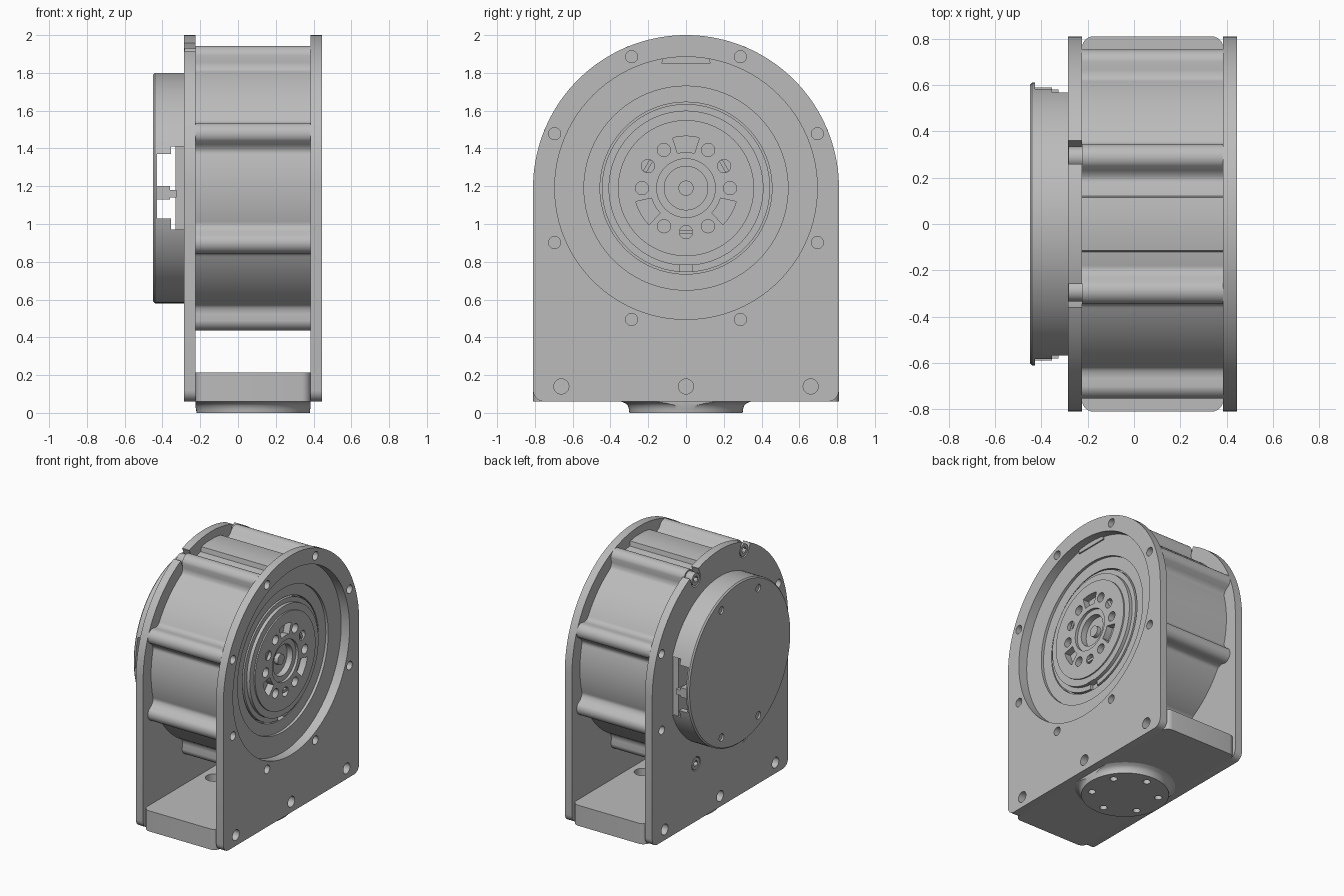
import bpy, bmesh
from math import sin, cos, pi, sqrt, radians

if "Cube" in bpy.data.objects:
    bpy.data.objects.remove(bpy.data.objects["Cube"])

grey = bpy.data.materials.new("plain grey")
grey.use_nodes = True
grey.diffuse_color = (0.5, 0.5, 0.5, 1)
grey.node_tree.nodes["Principled BSDF"].inputs["Base Color"].default_value = (0.5, 0.5, 0.5, 1)

CZ = 1.19                                     # height of the motor axis
LEFT, RIGHT = (-0.285, -0.225), (0.385, 0.445)  # side plate thickness ranges
BOLT_R = 0.753
BOLTS = [radians(22.5 + 45 * k) for k in range(8)]


def make(name, bm):
    bmesh.ops.remove_doubles(bm, verts=bm.verts, dist=1e-5)
    bmesh.ops.recalc_face_normals(bm, faces=bm.faces)
    me = bpy.data.meshes.new(name)
    bm.to_mesh(me)
    bm.free()
    me.materials.append(grey)
    ob = bpy.data.objects.new(name, me)
    bpy.context.collection.objects.link(ob)
    return ob


def place(axis, a, b, t):
    return (t, a, b) if axis == "x" else (a, b, t)


def prism(name, outline, t0, t1, axis="x"):
    bm = bmesh.new()
    low = [bm.verts.new(place(axis, a, b, t0)) for a, b in outline]
    high = [bm.verts.new(place(axis, a, b, t1)) for a, b in outline]
    bm.faces.new(low[::-1])
    bm.faces.new(high)
    n = len(low)
    for i in range(n):
        j = (i + 1) % n
        bm.faces.new((low[i], low[j], high[j], high[i]))
    return make(name, bm)


def lathe(name, profile, ca=0, cb=CZ, axis="x", n=96):
    bm = bmesh.new()
    rings = [[bm.verts.new(place(axis, ca + r * cos(2 * pi * i / n), cb + r * sin(2 * pi * i / n), t))
              for i in range(n)] for r, t in profile]
    for p, q in zip(rings, rings[1:]):
        for i in range(n):
            j = (i + 1) % n
            bm.faces.new((p[i], p[j], q[j], q[i]))
    return make(name, bm)


def arc(a, b, r, start, end, n):
    return [(a + r * cos(start + (end - start) * i / n),
             b + r * sin(start + (end - start) * i / n)) for i in range(n + 1)]


def rod(name, a, b, r, t0, t1, axis="x", n=24):
    return prism(name, arc(a, b, r, 0, 2 * pi, n)[:-1], t0, t1, axis)


def box(name, x, y, z):
    return prism(name, [(y[0], z[0]), (y[1], z[0]), (y[1], z[1]), (y[0], z[1])], *x)


def polar(r, a):
    return r * cos(a), CZ + r * sin(a)


def cut(ob, cutters):
    for c in cutters:
        m = ob.modifiers.new("cut", "BOOLEAN")
        m.operation, m.solver, m.object = "DIFFERENCE", "EXACT", c
    bpy.context.view_layer.update()
    done = ob.evaluated_get(bpy.context.evaluated_depsgraph_get())
    me = bpy.data.meshes.new_from_object(done)
    ob.modifiers.clear()
    ob.data = me
    for c in cutters:
        bpy.data.objects.remove(c)
    return ob


# Side plates: arched top, rounded lower corners
plate = (arc(0, CZ, 0.81, 0, pi, 72) + arc(-0.75, 0.12, 0.06, pi, 1.5 * pi, 6)
         + arc(0.75, 0.12, 0.06, -pi / 2, 0, 6))


def foot_holes(x):
    return [rod("cutter", y, 0.14, 0.04, x[0] - 0.02, x[1] + 0.02) for y in (-0.66, 0, 0.66)]


cutters = foot_holes(RIGHT) + [rod("cutter", 0, CZ, 0.695, 0.3, 0.5, n=96)]
cutters += [rod("cutter", *polar(BOLT_R, a), 0.032, 0.395, 0.5) for a in BOLTS]
cut(prism("right_plate", plate, *RIGHT), cutters)

# Left plate: two bolt slots open to the rim
cutters = foot_holes(LEFT)
for i, a in enumerate(BOLTS):
    y, z = polar(BOLT_R, a)
    if i in (1, 2):
        far = polar(BOLT_R + 0.2, a)
        slot = arc(y, z, 0.055, a + pi / 2, a + 1.5 * pi, 12)
        slot += [(far[0] + s * 0.055 * sin(a), far[1] - s * 0.055 * cos(a)) for s in (1, -1)]
        cutters.append(prism("cutter", slot, -0.4, -0.2))
    else:
        cutters.append(rod("cutter", y, z, 0.052 if i in (5, 6) else 0.032, -0.4, -0.235))
cut(prism("left_plate", plate, *LEFT), cutters)

# Socket head bolts on the left plate
for i in (1, 2, 5, 6):
    y, z = polar(BOLT_R, BOLTS[i])
    cut(rod("plate_bolt", y, z, 0.046, -0.283, -0.22),
        [rod("cutter", y, z, 0.024, -0.3, -0.25, n=6)])


# Motor housing: drum with eight blended bolt bosses and a pad on top
def drum_radius(t):
    d = min((abs((t - a + pi) % (2 * pi) - pi) for a in BOLTS))
    s = BOLT_R * sin(d)
    if s < 0.058:
        return BOLT_R * cos(d) + sqrt(0.058 ** 2 - s * s)
    f = max(0, 1 - (s - 0.058) / 0.04)
    return 0.715 + 0.034 * f * f


drum = [polar(drum_radius(2 * pi * i / 480), 2 * pi * i / 480) for i in range(480)]
recess = lathe("cutter", [(0, 0.32), (0.455, 0.32), (0.455, 0.355), (0.54, 0.355),
                          (0.54, 0.375), (0.695, 0.375), (0.695, 0.5), (0, 0.5)])
cut(prism("motor_housing", drum, -0.225, 0.385), [recess])
top_pad = [(-0.13, 1.85), (0.13, 1.85), (0.115, 1.93), (0.05, 1.94), (-0.05, 1.94), (-0.115, 1.93)]
prism("housing_top_pad", top_pad, -0.225, 0.385)

# Output rotor: stepped disc with holes, pockets and a hollow hub
rotor = lathe("output_rotor", [(0, 0.25), (0.445, 0.25), (0.445, 0.36), (0.41, 0.36), (0.41, 0.385),
                               (0.36, 0.385), (0.36, 0.395), (0.155, 0.395), (0.155, 0.375),
                               (0.115, 0.375), (0.115, 0.33), (0.04, 0.33), (0.04, 0.36), (0, 0.36)])
cutters = [box("cutter", (0.335, 0.5), (-0.035, 0.035), (0.7, 0.785))]
for k in range(12):
    a = k * pi / 6
    if k % 4 == 3:
        pocket = arc(0, CZ, 0.275, a - 0.26, a + 0.26, 8) + arc(0, CZ, 0.19, a + 0.24, a - 0.24, 8)
        cutters.append(prism("cutter", pocket, 0.345, 0.5))
    else:
        cutters.append(rod("cutter", *polar(0.233, a), 0.035, 0.35, 0.5))
cut(rotor, cutters)
for k in (1, 5, 9):
    a = k * pi / 6
    y, z = polar(0.233, a)
    u, v = (-sin(a), cos(a)), (cos(a), sin(a))
    bar = [(y + s * 0.034 * u[0] + w * 0.01 * v[0], z + s * 0.034 * u[1] + w * 0.01 * v[1])
           for s, w in ((-1, -1), (1, -1), (1, 1), (-1, 1))]
    prism("rotor_pin_bar", bar, 0.345, 0.385)

# Round rear cover: hollow shell with a window on both edges
cover = lathe("rear_cover", [(0, -0.45), (0.6, -0.45), (0.61, -0.44), (0.61, -0.282),
                             (0.57, -0.282), (0.57, -0.43), (0, -0.43)])
rim = cover.data
bm = bmesh.new()
bm.from_mesh(rim)
bmesh.ops.recalc_face_normals(bm, faces=bm.faces)
bm.to_mesh(rim)
bm.free()
cutters = [rod("cutter", s * 0.22, CZ + t * 0.48, 0.028, -0.5, -0.437)
           for s in (1, -1) for t in (1, -1)]
for s in (1, -1):
    side = sorted((s * 0.4, s * 0.7))
    cutters.append(box("cutter", (-0.355, -0.25), side, (0.97, 1.41)))
    cutters.append(box("cutter", (-0.428, -0.3), side, (1.03, 1.37)))
cut(cover, cutters)

# Circuit block and latches seen in the cover windows
box("connector_block", (-0.33, -0.283), (-0.56, 0.56), (0.97, 1.41))
for s in (1, -1):
    side = sorted((s * 0.5, s * 0.58))
    box("connector_latch", (-0.435, -0.36), side, (1.13, 1.2))
    box("connector_pin", (-0.362, -0.325), side, (1.14, 1.18))

# Base block between the plates, with a flared round foot
BX = 0.08
rounded = []
for k, (sx, sy) in enumerate(((1, 1), (-1, 1), (-1, -1), (1, -1))):
    rounded += arc(BX + sx * 0.255, sy * 0.76, 0.05, k * pi / 2, (k + 1) * pi / 2, 6)
foot_bolts = [(BX + 0.23 * cos(a), 0.23 * sin(a)) for a in (pi / 6 + k * pi / 3 for k in range(6))]
base = prism("base_block", rounded, 0.06, 0.215, "z")
cut(base, [rod("cutter", *p, 0.06, 0.1, 0.3, "z") for p in foot_bolts])
foot = lathe("round_foot", [(0, 0), (0.3, 0), (0.302, 0.02), (0.308, 0.038), (0.32, 0.05),
                            (0.345, 0.061), (0, 0.061)], BX, 0, "z")
cutters = [rod("cutter", *p, 0.026, -0.1, 0.05, "z") for p in foot_bolts]
cutters += [box("cutter", x, (-1, 1), (-0.1, 0.2)) for x in ((-0.6, -0.225), (0.385, 0.8))]
cut(foot, cutters)

# Smooth curved walls, keep edges crisp
for ob in bpy.context.collection.objects:
    if ob.type == "MESH" and grey.name in ob.data.materials:
        ob.data.polygons.foreach_set("use_smooth", [True] * len(ob.data.polygons))
        ob.data.set_sharp_from_angle(angle=radians(30))
